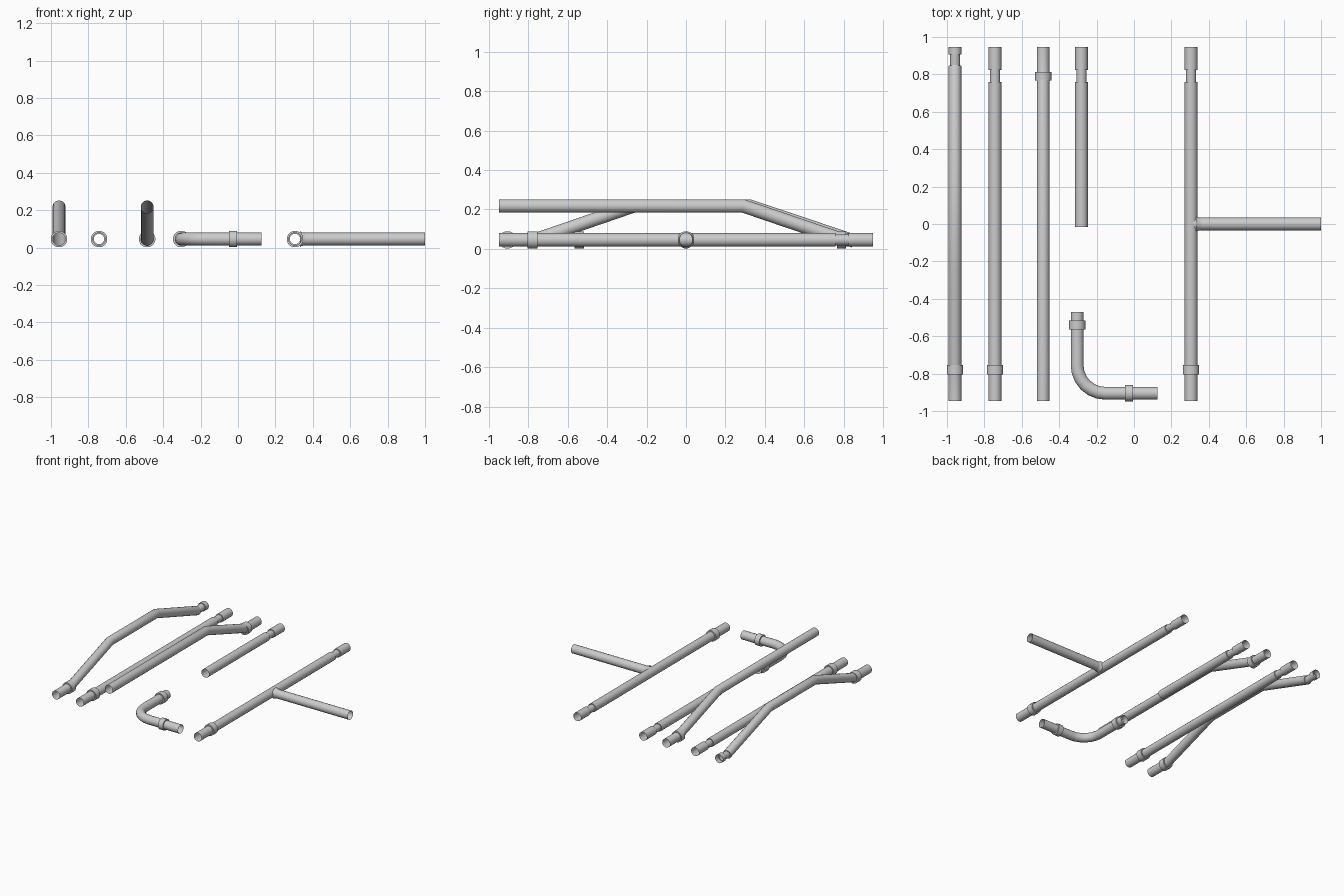
import bpy, bmesh, math
from mathutils import Vector

if "Cube" in bpy.data.objects:
    bpy.data.objects.remove(bpy.data.objects["Cube"])

SIDES = 16
R, NECK, COLLAR = 0.0345, 0.028, 0.0445   # pipe, neck and collar radii
Z, TOP = 0.046, 0.218                     # low and raised centre heights
END = 0.947
X_AXIS, Z_AXIS = Vector((1, 0, 0)), Vector((0, 0, 1))


def finish(bm, name):
    bmesh.ops.recalc_face_normals(bm, faces=bm.faces)
    mesh = bpy.data.meshes.new(name)
    bm.to_mesh(mesh)
    bm.free()
    ob = bpy.data.objects.new(name, mesh)
    bpy.context.collection.objects.link(ob)
    bpy.ops.object.select_all(action='DESELECT')
    ob.select_set(True)
    bpy.context.view_layer.objects.active = ob
    bpy.ops.object.shade_smooth_by_angle(angle=math.radians(30))
    return ob


def tube(name, stations, side=Z_AXIS, saddle=None):
    """Open tube through (point, radius) stations with mitred bends."""
    pts = [Vector(p) for p, r in stations]
    bm = bmesh.new()
    rings = []
    for i, (p, (_, r)) in enumerate(zip(pts, stations)):
        before = [q for q in pts[:i] if (q - p).length > 1e-5]
        after = [q for q in pts[i:] if (q - p).length > 1e-5]
        d_in = (p - before[-1]).normalized() if before else (after[0] - p).normalized()
        d_out = (after[0] - p).normalized() if after else d_in
        n = (d_in + d_out).normalized()
        w = d_in.cross(side)
        ring = []
        for k in range(SIDES):
            a = math.tau * (k + 0.5) / SIDES
            off = (side * math.cos(a) + w * math.sin(a)) * r
            off -= d_in * (off.dot(n) / d_in.dot(n))   # slide onto the mitre plane
            v = p + off
            if saddle is not None:                     # seat the end on the main pipe
                v.x += math.sqrt(max(0, saddle ** 2 - (v.z - Z) ** 2))
                v.x = min(v.x, 1.0) if i < len(pts) - 1 else 1.0
            ring.append(bm.verts.new(v))
        rings.append(ring)
    for a, b in zip(rings, rings[1:]):
        for k in range(SIDES):
            m = (k + 1) % SIDES
            bm.faces.new((a[k], a[m], b[m], b[k]))
    return finish(bm, name)


def collar(name, a, b):
    tube(name, [(a, R * 0.98), (a, COLLAR), (b, COLLAR), (b, R * 0.98)])


def necked_end(x):
    """Step down to a neck, then a sleeve at the back end."""
    return [((x, 0.758, Z), R), ((x, 0.758, Z), NECK), ((x, 0.823, Z), NECK),
            ((x, 0.823, Z), R), ((x, END, Z), R)]


def front_collar(name, x):
    collar(name, (x, -0.804, Z), (x, -0.753, Z))


# bridge pipe, raised in the middle
x = -0.957
bend = (x, 0.845, Z - 0.004)
tube("bridge_pipe", [
    ((x, -END, Z), R), ((x, -0.765, Z), R), ((x, -0.265, TOP), R),
    ((x, 0.32, TOP), R), (bend, R), (bend, NECK), ((x, 0.907, Z), NECK),
    ((x, 0.907, Z), R), ((x, END, Z), R)], X_AXIS)
front_collar("bridge_collar", x)

# straight long pipe
x = -0.743
tube("long_pipe", [((x, -END, Z), R)] + necked_end(x))
front_collar("long_pipe_collar", x)

# ramp pipe, high at the front and low at the back
x = -0.486
tube("ramp_pipe", [((x, -END, TOP), R), ((x, 0.29, TOP), R),
                   ((x, 0.795, Z), R), ((x, END, Z), R)], X_AXIS)
collar("ramp_collar", (x, 0.766, Z), (x, 0.812, Z))

# short straight pipe
x = -0.281
tube("short_pipe", [((x, -0.015, Z), R)] + necked_end(x))

# elbow pipe
ex, ey, br = -0.304, -0.905, 0.15
arc = []
for k in range(7):
    a = math.pi + math.pi / 2 * k / 6
    arc.append(((ex + br + br * math.cos(a), ey + br + br * math.sin(a), Z), R))
tube("elbow_pipe", [((ex, -0.47, Z), R)] + arc + [((0.125, ey, Z), R)])
collar("elbow_back_collar", (ex, -0.565, Z), (ex, -0.517, Z))
collar("elbow_side_collar", (-0.048, ey, Z), (-0.005, ey, Z))

# tee pipe with a side branch
x = 0.305
tube("tee_main_pipe", [((x, -END, Z), R)] + necked_end(x))
front_collar("tee_collar", x)
tube("tee_branch", [((x, 0, Z), R), ((x + 0.02, 0, Z), R), ((1.0, 0, Z), R)], saddle=R)
# small weld flare where the branch leaves the main pipe
tube("tee_weld", [((x + 0.026, 0, Z), R + 0.009), ((x + 0.036, 0, Z), R + 0.003),
                  ((x + 0.052, 0, Z), R)])
